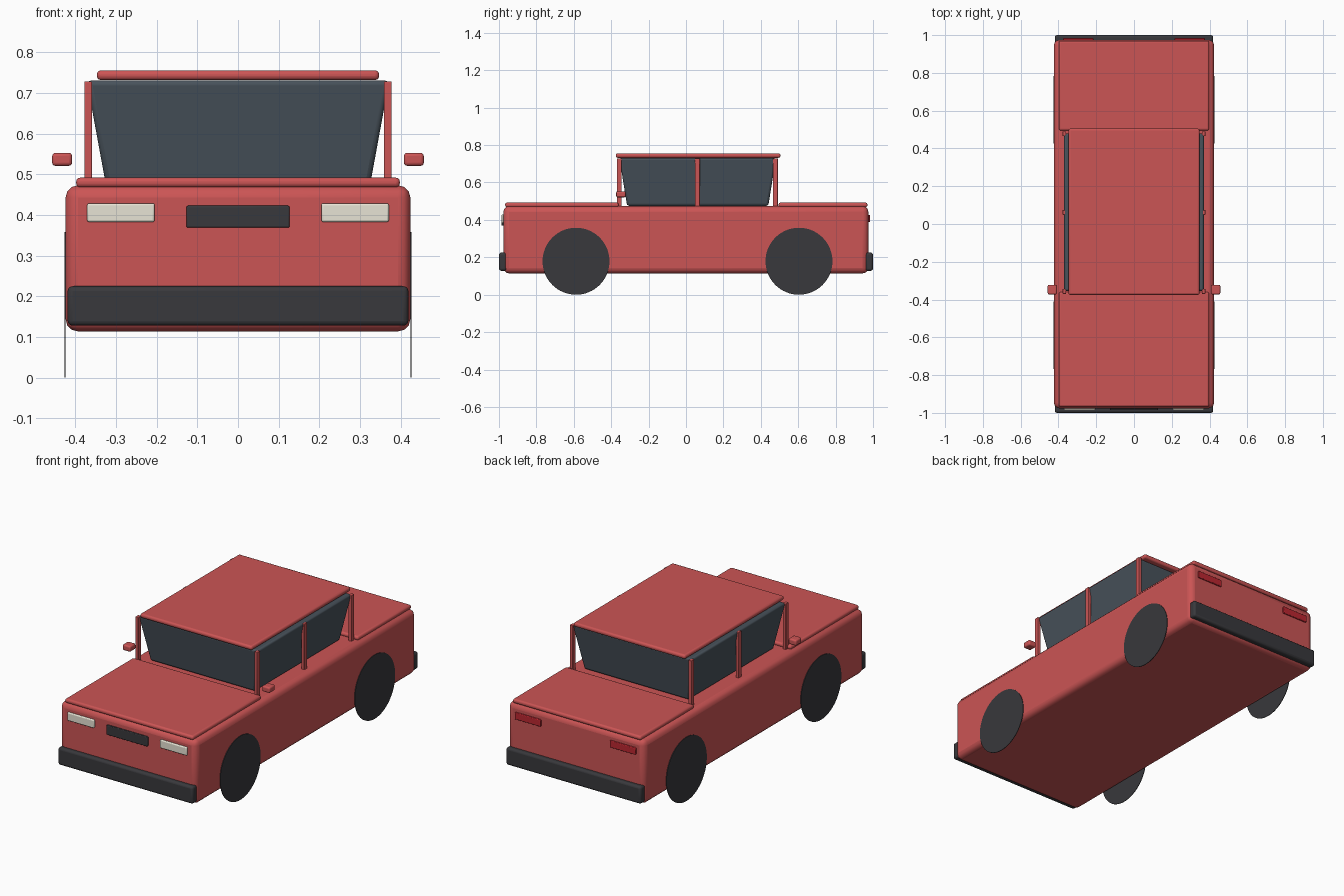
import bpy, bmesh, math

if "Cube" in bpy.data.objects:
    bpy.data.objects.remove(bpy.data.objects["Cube"])


def material(name, color):
    m = bpy.data.materials.new(name)
    m.diffuse_color = (*color, 1)
    m.use_nodes = True
    m.node_tree.nodes["Principled BSDF"].inputs["Base Color"].default_value = m.diffuse_color
    return m


RED = material("red_paint", (0.60, 0.09, 0.09))
GLASS = material("dark_glass", (0.065, 0.085, 0.105))
BLACK = material("black_trim", (0.04, 0.04, 0.045))
LAMP = material("lamp_cream", (0.80, 0.77, 0.66))
TAIL = material("tail_red", (0.50, 0.02, 0.03))


def finish(name, bm, mat, bevel=0, segments=3):
    bmesh.ops.recalc_face_normals(bm, faces=bm.faces[:])
    me = bpy.data.meshes.new(name)
    bm.to_mesh(me)
    bm.free()
    ob = bpy.data.objects.new(name, me)
    bpy.context.collection.objects.link(ob)
    me.materials.append(mat)
    if bevel:
        mod = ob.modifiers.new("bevel", "BEVEL")
        mod.width, mod.segments = bevel, segments
        mod.limit_method = "NONE"
    bpy.ops.object.select_all(action="DESELECT")
    ob.select_set(True)
    bpy.context.view_layer.objects.active = ob
    bpy.ops.object.shade_smooth_by_angle(angle=math.radians(35))
    return ob


def box(name, xs, ys, zs, mat, bevel=0.006, flare=(0, 0)):
    """Bevelled box from its extents; flare widens the top in x and y."""
    bm = bmesh.new()
    bmesh.ops.create_cube(bm, size=1)
    for v in bm.verts:
        top = v.co.z > 0
        sx, sy = (1 if v.co.x > 0 else -1), (1 if v.co.y > 0 else -1)
        v.co = (xs[sx > 0] + top * sx * flare[0],
                ys[sy > 0] + top * sy * flare[1], zs[top])
    return finish(name, bm, mat, bevel)


def pair(name, xs, ys, zs, mat, bevel=0.006):
    box(name + "_right", xs, ys, zs, mat, bevel)
    box(name + "_left", (-xs[1], -xs[0]), ys, zs, mat, bevel)


# Body shell with hood, trunk lid and roof panels
box("body", (-0.424, 0.424), (-0.976, 0.975), (0.114, 0.473), RED, 0.03)
box("hood", (-0.398, 0.398), (-0.967, -0.36), (0.468, 0.492), RED, 0.01)
box("trunk_lid", (-0.398, 0.398), (0.495, 0.97), (0.468, 0.492), RED, 0.01)
box("roof", (-0.347, 0.347), (-0.375, 0.505), (0.732, 0.756), RED, 0.01)

# Glass cabin, wider at the top
box("cabin_glass", (-0.325, 0.325), (-0.315, 0.44), (0.475, 0.731), GLASS,
    0.012, flare=(0.047, 0.041))

# Pillars and side mirrors
for label, y in (("front", -0.357), ("middle", 0.061), ("rear", 0.478)):
    pair(label + "_pillar", (0.359, 0.378), (y - 0.013, y + 0.013),
         (0.46, 0.729), RED, 0.003)
pair("side_mirror", (0.408, 0.457), (-0.373, -0.322), (0.521, 0.553), RED, 0.008)

# Bumpers, grille and lights
box("front_bumper", (-0.419, 0.419), (-1.0, -0.958), (0.128, 0.225), BLACK, 0.012)
box("rear_bumper", (-0.419, 0.419), (0.958, 1.0), (0.128, 0.225), BLACK, 0.012)
box("grille", (-0.127, 0.127), (-0.986, -0.965), (0.369, 0.423), BLACK, 0.004)
pair("headlight", (0.205, 0.371), (-0.986, -0.965), (0.383, 0.429), LAMP, 0.005)
pair("taillight", (0.215, 0.375), (0.965, 0.984), (0.388, 0.427), TAIL, 0.004)

# Wheels: thin flat discs on the body sides
for end, y in (("front", -0.588), ("rear", 0.604)):
    for side, s in (("right", 1), ("left", -1)):
        bm = bmesh.new()
        bmesh.ops.create_cone(bm, cap_ends=True, segments=64, radius1=0.179,
                              radius2=0.179, depth=0.003)
        for v in bm.verts:
            v.co = (s * 0.4255 + v.co.z, y + v.co.x, 0.179 + v.co.y)
        finish(f"{end}_wheel_{side}", bm, BLACK)
